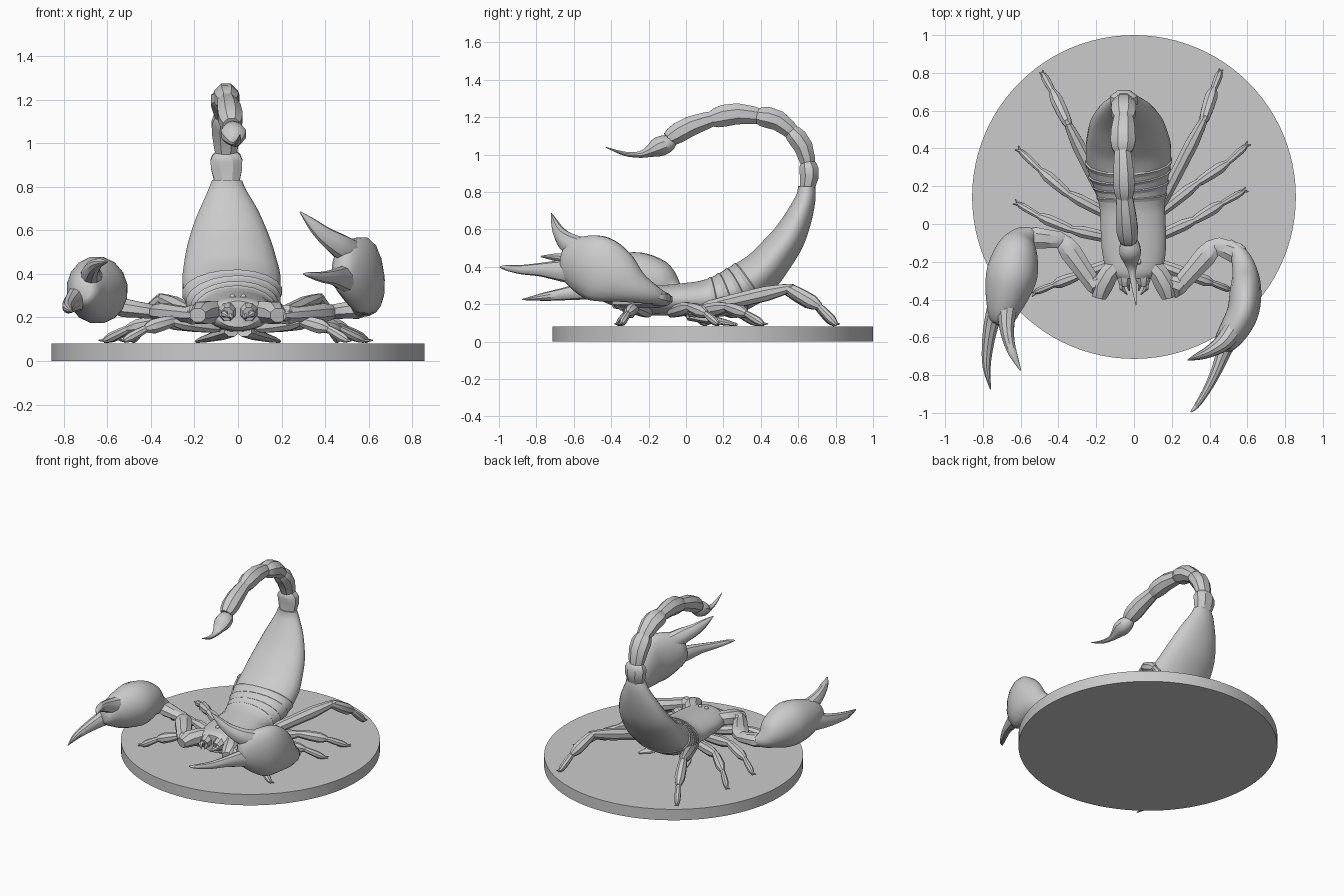
import bpy, bmesh, math
from mathutils import Vector

grey = bpy.data.materials.new("stone_grey")
grey.diffuse_color = (0.6, 0.6, 0.6, 1)
X, Z = Vector((1, 0, 0)), Vector((0, 0, 1))


def finish(name, bm, angle=35):
    bmesh.ops.recalc_face_normals(bm, faces=bm.faces)
    me = bpy.data.meshes.new(name)
    bm.to_mesh(me)
    bm.free()
    me.materials.append(grey)
    ob = bpy.data.objects.new(name, me)
    bpy.context.collection.objects.link(ob)
    bpy.ops.object.select_all(action='DESELECT')
    ob.select_set(True)
    bpy.context.view_layer.objects.active = ob
    bpy.ops.object.shade_smooth_by_angle(angle=math.radians(angle))
    return ob


def spline(rows, steps):
    """Catmull-Rom through rows of (x, y, z, half width, half height)."""
    out = []
    n = len(rows)
    for i in range(n - 1):
        p = [rows[max(i - 1, 0)], rows[i], rows[i + 1], rows[min(i + 2, n - 1)]]
        for s in range(steps):
            t = s / steps
            out.append([0.5 * (2 * b + (c - a) * t + (2 * a - 5 * b + 4 * c - d) * t * t
                               + (3 * b - a - 3 * c + d) * t ** 3)
                        for a, b, c, d in zip(*p)])
    return out + [list(rows[-1])]


def add_loft(bm, rows, sides=8, steps=1, side_hint=None):
    """Elliptical rings along a path, capped at both ends."""
    if steps > 1:
        rows = spline(rows, steps)
    pts = [Vector(r[:3]) for r in rows]
    rings = []
    for i, r in enumerate(rows):
        t = (pts[min(i + 1, len(pts) - 1)] - pts[max(i - 1, 0)]).normalized()
        s = side_hint - t * side_hint.dot(t) if side_hint else t.cross(Z)
        s.normalize()
        u = s.cross(t)
        a, b = max(r[3], 0.002), max(r[4], 0.002)
        ring = []
        for k in range(sides):
            w = 2 * math.pi * (k + 0.5) / sides
            ring.append(bm.verts.new(pts[i] + s * a * math.cos(w) + u * b * math.sin(w)))
        rings.append(ring)
    for p, q in zip(rings, rings[1:]):
        for k in range(sides):
            j = (k + 1) % sides
            bm.faces.new((p[k], p[j], q[j], q[k]))
    bm.faces.new(rings[0][::-1])
    bm.faces.new(rings[-1])


def loft(name, rows, sides=8, steps=1, side_hint=None, angle=35):
    bm = bmesh.new()
    add_loft(bm, rows, sides, steps, side_hint)
    return finish(name, bm, angle)


# Round base plate
bm = bmesh.new()
bmesh.ops.create_cone(bm, cap_ends=True, segments=96, radius1=0.857, radius2=0.857, depth=0.08)
bmesh.ops.translate(bm, verts=bm.verts, vec=(0, 0.143, 0.04))
finish("base_plate", bm)

# Carapace and abdomen, curving up to the tail
body = [(0, -.29, .215, .10, .06), (0, -.25, .215, .145, .075), (0, -.15, .22, .17, .08),
        (-.005, 0, .225, .175, .09), (-.01, .1, .23, .175, .10), (-.015, .2, .25, .195, .115),
        (-.025, .3, .295, .22, .125), (-.03, .4, .37, .228, .115), (-.035, .47, .45, .215, .105),
        (-.04, .545, .55, .19, .092), (-.045, .605, .67, .145, .072), (-.05, .64, .77, .095, .054),
        (-.05, .645, .83, .07, .046)]
loft("body", body, 20, 5, X, 40)

# Overlapping back plates as thin raised bands
rows = spline(body, 10)
bm = bmesh.new()
for i in (42, 48, 54, 60):
    band = [list(r) for r in rows[i:i + 5]]
    for r, g in zip(band, (0.97, 1.0, 1.02, 1.035, 0.97)):
        r[3] *= g
        r[4] *= g
    add_loft(bm, band, 20, 1, X)
finish("back_plates", bm)

# Tail: bulging segments between narrow joints
joints = [(-.05, .645, .82), (-.055, .65, .955), (-.055, .56, 1.125), (-.06, .385, 1.205),
          (-.05, .14, 1.19), (-.03, -.09, 1.085)]
bulge = [(.078, .055), (.07, .056), (.07, .06), (.06, .062), (.06, .058)]
arch = [(0, .012, 0), (0, .018, .01), (0, .012, .02), (0, 0, .02), (0, -.005, .012)]
bm = bmesh.new()
for a, b, (w, h), lift in zip(joints, joints[1:], bulge, arch):
    a, b = Vector(a), Vector(b)
    seg = []
    for t, g, k in ((-.03, .74, 0), (.12, .84, .4), (.45, .98, 1), (.75, 1.02, .7), (.92, .9, .25), (1.03, .7, 0)):
        seg.append((*(a.lerp(b, t) + Vector(lift) * k), w * g, h * g))
    add_loft(bm, seg, 8, 1, X)
finish("tail_segments", bm, 30)

# Venom bulb and stinger
loft("stinger", [(-.03, -.07, 1.085, .03, .03), (-.025, -.10, 1.06, .05, .048),
                 (-.02, -.15, 1.04, .06, .052), (-.015, -.2, 1.015, .04, .03),
                 (-.01, -.25, 1.0, .022, .017), (0, -.33, 1.005, .014, .011),
                 (.01, -.43, 1.04, .002, .002)], 10, 3, X)

# Jaws, small paired pincers and eyes at the head
for s, tag in ((-1, "left"), (1, "right")):
    bm = bmesh.new()
    add_loft(bm, [(s * .045, -.22, .225, .04, .045), (s * .05, -.29, .225, .042, .045),
                  (s * .05, -.32, .215, .03, .035)], 8)
    add_loft(bm, [(s * .06, -.30, .22, .02, .022), (s * .065, -.34, .215, .015, .015),
                  (s * .035, -.375, .2, .003, .003)], 6)
    add_loft(bm, [(s * .035, -.30, .21, .014, .02), (s * .03, -.33, .2, .01, .012),
                  (s * .025, -.355, .195, .003, .003)], 6)
    finish(tag + "_jaw", bm)
    bm = bmesh.new()
    bmesh.ops.create_uvsphere(bm, u_segments=10, v_segments=6, radius=.014)
    bmesh.ops.translate(bm, verts=bm.verts, vec=(s * .025, -.2, .295))
    finish(tag + "_eye", bm)
    # Comb-like flap under the abdomen
    loft(tag + "_belly_comb", [(s * .03, .02, .14, .04, .03), (s * .08, .12, .12, .05, .025),
                               (s * .15, .22, .10, .04, .015), (s * .19, .27, .09, .01, .008)], 8)


def arm(tag, shoulder, elbow, wrist):
    """Hip block, upper arm and forearm of a claw arm."""
    s = 1 if tag == "right" else -1
    bm = bmesh.new()
    add_loft(bm, [(s * .07, -.2, .22, .05, .05), (s * .13, -.26, .225, .055, .055),
                  (s * .17, -.33, .22, .06, .055), (s * .185, -.39, .21, .04, .035)], 8)
    a, b, c = Vector(shoulder), Vector(elbow), Vector(wrist)
    for p, q, g in ((a, b, 1), (b, c, 1)):
        seg = [(*p.lerp(q, t), .056 * w * g, .042 * w * g)
               for t, w in ((-.1, .55), (.05, .85), (.4, .95), (.75, 1.1), (.95, .9), (1.06, .5))]
        add_loft(bm, seg, 8)
    add_loft(bm, [(s * .15, -.3, .22, .04, .045), (*a.lerp(b, .08), .055, .048),
                  (*a.lerp(b, .2), .04, .035)], 8)
    finish(tag + "_arm", bm)


# Right arm with raised claw
arm("right", (.22, -.35, .21), (.43, -.11, .225), (.58, -.17, .24))
loft("right_hand", [(.50, -.10, .23, .025, .025), (.56, -.17, .25, .05, .05),
                    (.59, -.27, .29, .07, .09), (.59, -.37, .345, .085, .15),
                    (.575, -.47, .39, .085, .178), (.53, -.56, .415, .078, .155),
                    (.48, -.63, .43, .06, .11), (.46, -.655, .435, .03, .06)], 16, 4, None, 50)
loft("right_upper_finger", [(.55, -.52, .47, .06, .075), (.48, -.62, .52, .05, .06),
                            (.40, -.675, .575, .032, .042), (.34, -.70, .63, .02, .026),
                            (.285, -.72, .685, .003, .003)], 10, 3)
loft("right_lower_finger", [(.53, -.56, .37, .05, .07), (.475, -.68, .38, .04, .055),
                            (.435, -.78, .385, .03, .036), (.385, -.88, .385, .022, .025),
                            (.33, -.965, .395, .014, .014), (.3, -.995, .40, .003, .003)], 10, 3)

# Left arm with lowered claw
arm("left", (-.2, -.34, .21), (-.38, -.085, .225), (-.57, -.07, .25))
loft("left_hand", [(-.54, -.04, .25, .03, .03), (-.585, -.08, .27, .075, .07),
                   (-.62, -.15, .305, .115, .13), (-.645, -.26, .325, .138, .155),
                   (-.67, -.36, .325, .122, .142), (-.69, -.45, .325, .092, .11),
                   (-.70, -.52, .32, .06, .07), (-.705, -.54, .32, .03, .035)], 16, 4, None, 50)
loft("left_upper_finger", [(-.67, -.42, .37, .06, .065), (-.675, -.52, .40, .045, .048),
                           (-.665, -.61, .43, .033, .034), (-.64, -.69, .45, .023, .022),
                           (-.6, -.775, .455, .004, .004)], 10, 3)
loft("left_lower_finger", [(-.72, -.42, .30, .055, .07), (-.755, -.53, .275, .042, .05),
                           (-.775, -.65, .255, .032, .034), (-.78, -.76, .24, .022, .022),
                           (-.76, -.875, .225, .003, .003)], 10, 3)


def leg(name, points, heights, thick):
    """Jointed walking leg: bulging segments, then a small clawed foot."""
    p = [Vector((x, y, z)) for (x, y), z in zip(points, heights)]
    bm = bmesh.new()
    for a, b, r in zip(p, p[1:], (1.0, .95, .6)):
        seg = [(*a.lerp(b, t), thick * r * w * .9, thick * r * w)
               for t, w in ((-.06, .6), (.1, .85), (.4, 1), (.75, 1.05), (.92, .8), (1.05, .5))]
        add_loft(bm, seg, 8)
    d = (p[3] - p[2]).normalized()
    for k in (-.5, .5):
        out = Vector((d.x - d.y * k, d.y + d.x * k, 0)) * .03
        tip = p[3] + out
        add_loft(bm, [(*p[3], .01, .01), (*tip, .003, .003)], 5)
    finish(name, bm)


# Walking legs: hip, knee, ankle and toe seen from above, front to back
low = (.155, .185, .15, .095)
high = (.17, .285, .19, .095)
legs = {
    "left_front_leg": [(-.1, -.2), (-.3, -.275), (-.42, -.32), (-.52, -.36)],
    "left_second_leg": [(-.1, -.08), (-.33, -.03), (-.5, .04), (-.61, .105)],
    "left_third_leg": [(-.1, .03), (-.35, .16), (-.49, .28), (-.60, .385)],
    "left_back_leg": [(-.12, .06), (-.35, .53), (-.43, .7), (-.48, .79)],
    "right_front_leg": [(.1, -.2), (.29, -.27), (.41, -.31), (.5, -.345)],
    "right_second_leg": [(.1, -.08), (.32, .02), (.46, .105), (.575, .17)],
    "right_third_leg": [(.1, .03), (.34, .22), (.49, .32), (.59, .41)],
    "right_back_leg": [(.12, .06), (.37, .55), (.42, .71), (.455, .8)],
}
for name, points in legs.items():
    back = "back" in name
    leg(name, points, high if back else low, .04 if back else .036)
